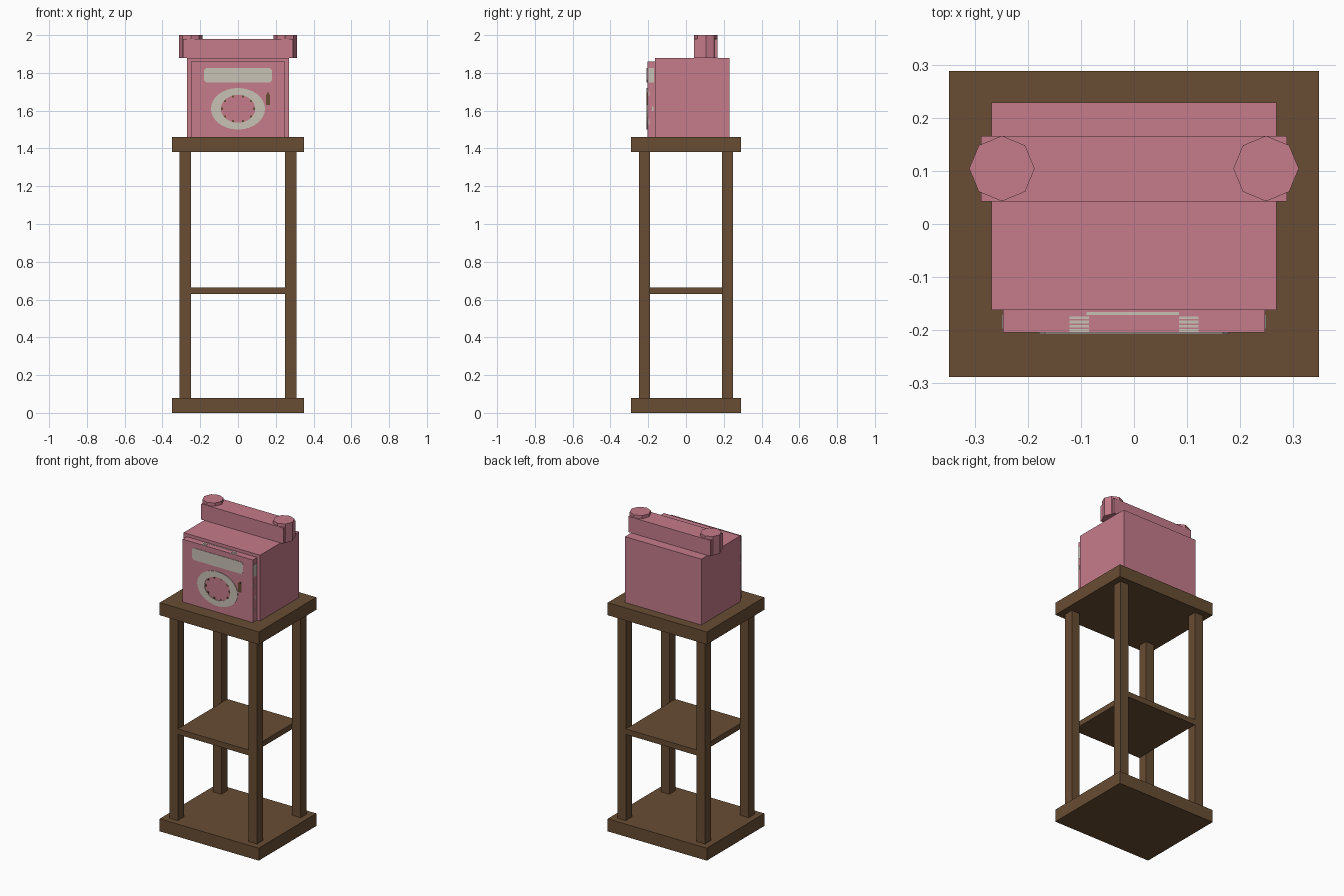
import bpy
import bmesh
from math import cos, sin, pi

cube = bpy.data.objects.get("Cube")
if cube:
    bpy.data.objects.remove(cube, do_unlink=True)


def material(name, rgb):
    m = bpy.data.materials.new(name)
    m.use_nodes = True
    color = (*rgb, 1.0)
    m.diffuse_color = color
    bsdf = next(n for n in m.node_tree.nodes if n.type == "BSDF_PRINCIPLED")
    bsdf.inputs["Base Color"].default_value = color
    bsdf.inputs["Roughness"].default_value = 0.9
    return m


PINK = material("pink", (0.56, 0.20, 0.26))
WOOD = material("brown wood", (0.138, 0.075, 0.034))
WHITE = material("warm white", (0.58, 0.54, 0.47))


def finish(name, bm, mat):
    bmesh.ops.recalc_face_normals(bm, faces=bm.faces)
    mesh = bpy.data.meshes.new(name)
    bm.to_mesh(mesh)
    bm.free()
    mesh.materials.append(mat)
    obj = bpy.data.objects.new(name, mesh)
    bpy.context.collection.objects.link(obj)
    return obj


def box(name, xs, ys, zs, mat):
    """Box from its extents along each axis."""
    bm = bmesh.new()
    bmesh.ops.create_cube(bm, size=1)
    for v in bm.verts:
        v.co = [lo + (c + 0.5) * (hi - lo) for c, (lo, hi) in zip(v.co, (xs, ys, zs))]
    return finish(name, bm, mat)


DOOR_Y = -0.205
THICK = 0.003


def front_plate(name, rings, mat):
    """Thin plate on the door: one outline, or an outer and an inner one."""
    bm = bmesh.new()
    loops = [[bm.verts.new((x, DOOR_Y, z)) for x, z in ring] for ring in rings]
    if len(loops) == 1:
        bm.faces.new(loops[0])
    else:
        a, b = loops
        for i in range(len(a)):
            j = (i + 1) % len(a)
            bm.faces.new((a[i], a[j], b[j], b[i]))
    out = bmesh.ops.extrude_face_region(bm, geom=bm.faces[:])
    for v in out["geom"]:
        if isinstance(v, bmesh.types.BMVert):
            v.co.y -= THICK
    return finish(name, bm, mat)


def ellipse(rx, rz, cz, n=32):
    return [(rx * cos(2 * pi * i / n), cz + rz * sin(2 * pi * i / n)) for i in range(n)]


# Wooden stand
box("stand_base", (-0.35, 0.35), (-0.29, 0.29), (0, 0.08), WOOD)
box("stand_top", (-0.35, 0.35), (-0.29, 0.29), (1.38, 1.46), WOOD)
box("stand_shelf", (-0.25, 0.25), (-0.25, 0.25), (0.63, 0.665), WOOD)
for sx, side in ((-1, "right"), (1, "left")):
    for sy, end in ((-1, "front"), (1, "back")):
        box(f"{end}_{side}_leg", sorted((sx * 0.25, sx * 0.31)),
            sorted((sy * 0.19, sy * 0.25)), (0.08, 1.38), WOOD)

# Body, door and top bar
box("body", (-0.27, 0.27), (-0.163, 0.23), (1.46, 1.88), PINK)
box("door", (-0.248, 0.248), (DOOR_Y, -0.163), (1.46, 1.86), PINK)
box("top_bar", (-0.29, 0.29), (0.043, 0.167), (1.88, 1.98), PINK)

# Eight-sided end posts
for sx, side in ((-1, "right"), (1, "left")):
    bm = bmesh.new()
    bmesh.ops.create_cone(bm, cap_ends=True, segments=8, radius1=0.062,
                          radius2=0.062, depth=0.12)
    for v in bm.verts:
        v.co.x += sx * 0.25
        v.co.y += 0.105
        v.co.z += 1.94
    finish(f"{side}_post", bm, PINK)

# Painted band with clipped corners
w, h, c, mid = 0.18, 0.038, 0.012, 1.788
band = [(w, h - c), (w - c, h), (c - w, h), (-w, h - c),
        (-w, c - h), (c - w, -h), (w - c, -h), (w, c - h)]
front_plate("band", [[(x, mid + z) for x, z in band]], WHITE)

# Painted dial ring with small marks along its inner edge
DIAL_Z = 1.61
front_plate("dial_ring", [ellipse(0.143, 0.11, DIAL_Z), ellipse(0.091, 0.074, DIAL_Z)], WHITE)
for i, (x, z) in enumerate(ellipse(0.085, 0.07, DIAL_Z, 10)):
    box(f"dial_mark_{i}", (x - 0.006, x + 0.006), (DOOR_Y - THICK, DOOR_Y),
        (z - 0.006, z + 0.006), WOOD)

# Small latch beside the dial
box("latch", (0.147, 0.17), (DOOR_Y - THICK, DOOR_Y), (1.63, 1.685), WOOD)
box("latch_tip", (0.153, 0.164), (DOOR_Y - THICK, DOOR_Y), (1.685, 1.695), WOOD)

# Paint wrapping onto the door's sides and top edge
for sx, side in ((-1, "right"), (1, "left")):
    xs = sorted((sx * 0.248, sx * 0.250))
    box(f"{side}_side_band", xs, (-0.199, -0.17), (1.75, 1.826), WHITE)
    for i, z in enumerate((1.54, 1.61, 1.69)):
        y = -0.176 if i == 1 else -0.195
        box(f"{side}_side_fleck_{i}", xs, (y - 0.003, y + 0.003), (z - 0.012, z + 0.012), WHITE)
    for i in range(4):
        y = -0.175 - 0.008 * i
        box(f"{side}_top_streak_{i}", sorted((sx * 0.085, sx * 0.122)),
            (y - 0.005, y), (1.86, 1.861), WHITE)
box("top_edge_streak", (-0.09, 0.085), (-0.172, -0.167), (1.86, 1.861), WHITE)
